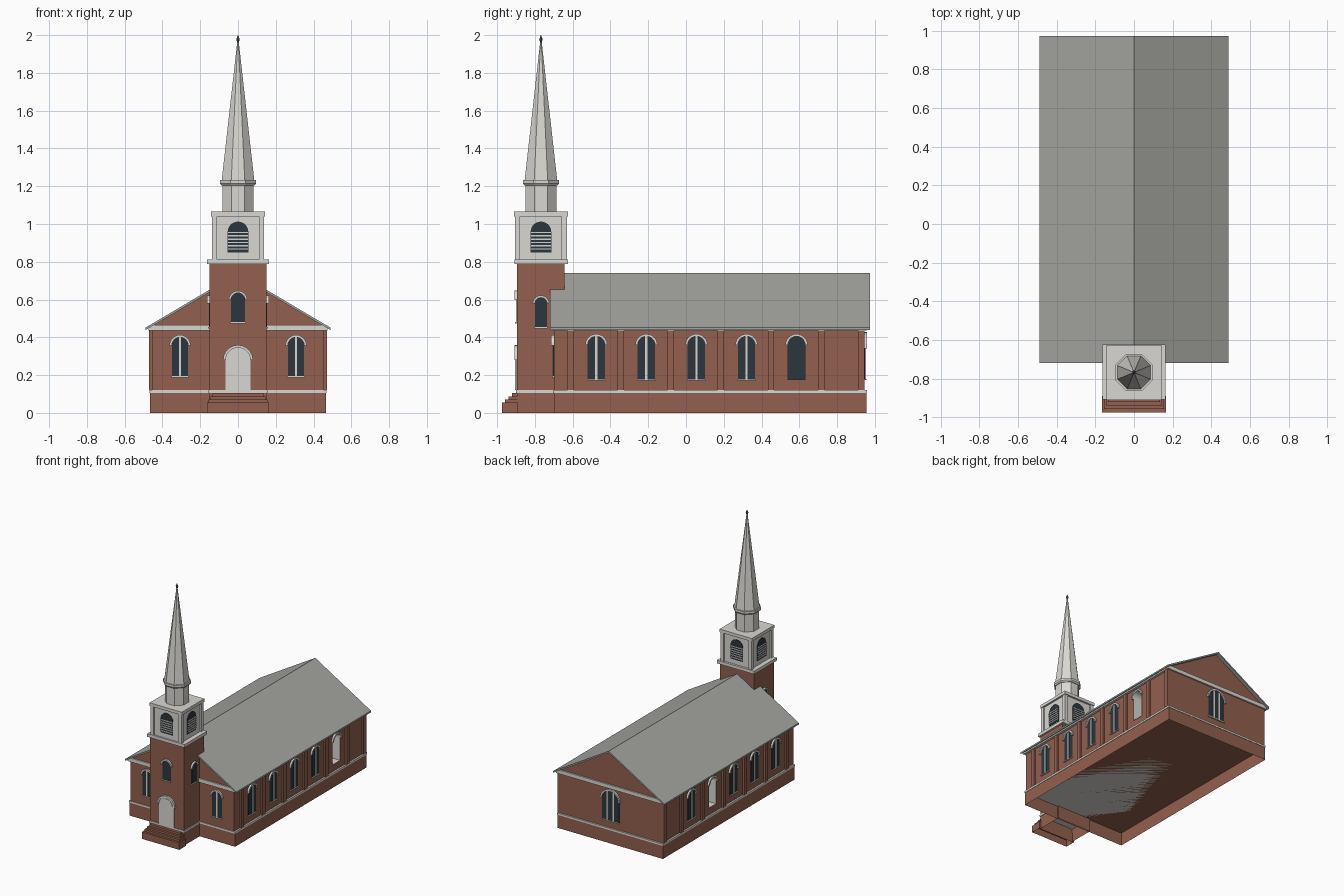
import bpy, bmesh, math
from mathutils import Matrix, Vector

cube = bpy.data.objects.get("Cube")
if cube:
    bpy.data.objects.remove(cube, do_unlink=True)


def material(name, r, g, b):
    m = bpy.data.materials.new(name)
    m.use_nodes = True
    m.diffuse_color = (r, g, b, 1)
    m.node_tree.nodes["Principled BSDF"].inputs["Base Color"].default_value = (r, g, b, 1)
    return m


BRICK = material("red brick", 0.29, 0.117, 0.077)
WHITE = material("off white trim", 0.70, 0.685, 0.645)
ROOF = material("grey roof", 0.38, 0.38, 0.36)
GLASS = material("dark glass", 0.024, 0.037, 0.048)
METAL = material("finial metal", 0.12, 0.13, 0.14)

TOWER_Y = -0.768


def finish(name, bm, mat):
    bmesh.ops.recalc_face_normals(bm, faces=bm.faces)
    mesh = bpy.data.meshes.new(name)
    bm.to_mesh(mesh)
    bm.free()
    mesh.materials.append(mat)
    obj = bpy.data.objects.new(name, mesh)
    bpy.context.collection.objects.link(obj)
    return obj


def box(name, x, y, z, mat, place=Matrix(), open_bottom=False):
    """Box from (low, high) ranges."""
    bm = bmesh.new()
    bmesh.ops.create_cube(bm, size=1)
    for v in bm.verts:
        v.co = Vector([a + (b - a) * (c + 0.5) for (a, b), c in zip((x, y, z), v.co)])
    if open_bottom:
        bm.normal_update()
        bmesh.ops.delete(bm, geom=[f for f in bm.faces if f.normal.z < -0.5], context="FACES")
    bm.transform(place)
    return finish(name, bm, mat)


def prism(name, outline, y0, y1, mat, place=Matrix(), caps=True):
    """Outline in x and z, extruded along y."""
    bm = bmesh.new()
    front = [bm.verts.new((x, y0, z)) for x, z in outline]
    back = [bm.verts.new((x, y1, z)) for x, z in outline]
    n = len(outline)
    for i in range(n):
        j = (i + 1) % n
        bm.faces.new((front[i], front[j], back[j], back[i]))
    if caps:
        bm.faces.new(front)
        bm.faces.new(back[::-1])
    bm.transform(place)
    return finish(name, bm, mat)


def half_circle(r, z, steps=12):
    angles = [math.pi * i / steps for i in range(steps + 1)]
    return [(r * math.cos(a), z + r * math.sin(a)) for a in angles]


def arch(half, z0, top):
    return [(-half, z0), (half, z0)] + half_circle(half, top - half)


def wall_place(turn, along, distance):
    """Local x runs along the wall, local -y points out; turn counts quarter turns."""
    rot = Matrix.Rotation(turn * math.pi / 2, 4, "Z")
    return rot @ Matrix.Translation((along, -distance, 0))


def arch_trim(name, half, top, width, place):
    spring = top - half
    ring = half_circle(half + width, spring) + half_circle(half, spring)[::-1]
    prism(name, ring, -0.014, 0.004, WHITE, place)


def window(name, half, z0, top, place, bars=(), trim=0.013):
    prism(name + "_glass", arch(half, z0, top), -0.003, 0.004, GLASS, place)
    arch_trim(name + "_arch", half, top, trim, place)
    box(name + "_sill", (-half - 0.004, half + 0.004), (-0.01, 0.004), (z0 - 0.007, z0), WHITE, place)
    for b in bars:
        bar_top = top - half + math.sqrt(half * half - b * b)
        box(name + "_bar", (b - 0.006, b + 0.006), (-0.008, 0), (z0, bar_top), WHITE, place)


# Foundations, open underneath, and the water table band
box("foundation", (-0.465, 0.465), (-0.70, 0.955), (0, 0.105), BRICK, open_bottom=True)
box("tower_foundation", (-0.152, 0.152), (-0.895, -0.69), (0, 0.105), BRICK, open_bottom=True)
box("base_band", (-0.468, 0.468), (-0.705, 0.958), (0.105, 0.12), WHITE)
box("tower_base_band", (-0.156, 0.156), (-0.90, -0.69), (0.105, 0.12), WHITE)

# Hall walls with gables
hall = prism("hall_walls", [(-0.455, 0.107), (0.455, 0.107), (0.455, 0.459), (0, 0.728), (-0.455, 0.459)],
             -0.70, 0.945, BRICK)

# Roof
prism("roof", [(-0.49, 0.438), (-0.49, 0.451), (0, 0.741), (0.49, 0.451), (0.49, 0.438), (0, 0.728)],
      -0.72, 0.973, ROOF)

# Friezes on the gable ends and under the eaves
frieze = [(-0.475, 0.435), (0.475, 0.435), (0.475, 0.447), (0.445, 0.465), (-0.445, 0.465), (-0.475, 0.447)]
prism("front_frieze", frieze, -0.71, -0.695, WHITE)
prism("back_frieze", frieze, 0.94, 0.957, WHITE)
for s in (-1, 1):
    box("eave_frieze", sorted((s * 0.45, s * 0.474)), (-0.71, 0.957), (0.435, 0.446), WHITE)

# Side pilasters and windows; one window on each side is a deep opening
SPACING = 0.265
DEPTH = 0.1
for turn, s in ((1, 1), (3, -1)):
    for y in [-0.61 + SPACING * i for i in range(6)] + [0.928]:
        box("pilaster", sorted((s * 0.45, s * 0.47)), (y - 0.017, y + 0.017), (0.12, 0.436), BRICK)
    for i in range(5):
        y = -0.475 + SPACING * i
        place = wall_place(turn, s * y, 0.455)
        if (s, i) not in ((1, 4), (-1, 3)):
            window("side_window", 0.046, 0.178, 0.405, place, bars=(0,))
            continue
        cutter = prism("cutter", arch(0.047, 0.177, 0.406), -0.05, DEPTH + 0.002, WHITE, place)
        mod = hall.modifiers.new("opening", "BOOLEAN")
        mod.operation = "DIFFERENCE"
        mod.solver = "EXACT"
        mod.object = cutter
        graph = bpy.context.evaluated_depsgraph_get()
        hall.data = bpy.data.meshes.new_from_object(hall.evaluated_get(graph))
        hall.modifiers.clear()
        bpy.data.objects.remove(cutter, do_unlink=True)
        prism("deep_window_jamb", arch(0.046, 0.178, 0.405), -0.002, DEPTH, WHITE, place, caps=False)
        prism("deep_window_glass", arch(0.046, 0.178, 0.405), DEPTH - 0.005, DEPTH, GLASS, place)
        arch_trim("deep_window_arch", 0.046, 0.405, 0.013, place)

# Front and back windows of the hall
for x in (-0.307, 0.307):
    window("front_window", 0.043, 0.195, 0.40, wall_place(0, x, 0.70), bars=(0,))
window("back_window", 0.075, 0.18, 0.415, wall_place(2, 0, 0.945), bars=(-0.025, 0.025))

# Tower shaft with its windows and door
box("tower_shaft", (-0.15, 0.15), (-0.895, -0.642), (0.107, 0.79), BRICK)
window("tower_front_window", 0.037, 0.48, 0.635, wall_place(0, 0, 0.895), trim=0.012)
for turn, s in ((1, 1), (3, -1)):
    window("tower_side_window", 0.032, 0.455, 0.61, wall_place(turn, s * TOWER_Y, 0.15), trim=0.012)
door_place = wall_place(0, 0, 0.895)
prism("door_frame", arch(0.065, 0.12, 0.345), -0.006, 0.004, WHITE, door_place)
prism("door_panel", arch(0.055, 0.12, 0.335), -0.009, 0.004, WHITE, door_place)
arch_trim("door_arch", 0.065, 0.345, 0.014, door_place)

# Entrance steps
for i, (half, y, top) in enumerate([(0.165, -0.975, 0.055), (0.155, -0.958, 0.072),
                                    (0.145, -0.94, 0.088), (0.135, -0.922, 0.105)]):
    box("entrance_step", (-half, half), (y, -0.89), (0 if i == 0 else top - 0.02, top), BRICK,
        open_bottom=(i == 0))

# Tower cornice and belfry
box("tower_cornice", (-0.164, 0.164), (-0.908, -0.624), (0.787, 0.812), WHITE)
belfry = Matrix.Translation((0, TOWER_Y, 0))
box("belfry_core", (-0.127, 0.127), (-0.127, 0.127), (0.812, 1.05), WHITE, belfry)
box("belfry_cornice", (-0.142, 0.142), (-0.142, 0.142), (1.04, 1.065), WHITE, belfry)
for sx in (-1, 1):
    for sy in (-1, 1):
        box("belfry_corner", sorted((sx * 0.11, sx * 0.137)), sorted((sy * 0.11, sy * 0.137)),
            (0.812, 1.04), WHITE, belfry)

# Louvred belfry openings on all four sides
for turn in range(4):
    place = belfry @ wall_place(turn, 0, 0.127)
    prism("louvre_opening", arch(0.055, 0.85, 1.013), -0.004, 0.004, GLASS, place)
    for i in range(6):
        z = 0.864 + 0.0175 * i
        box("louvre_slat", (-0.054, 0.054), (-0.009, 0), (z, z + 0.007), WHITE, place)


def octagon(name, r0, r1, z0, z1, mat):
    """Eight-sided piece, radii measured to the flats."""
    bm = bmesh.new()
    k = 1 / math.cos(math.pi / 8)
    bmesh.ops.create_cone(bm, cap_ends=True, segments=8, radius1=r0 * k, radius2=r1 * k, depth=z1 - z0)
    bm.transform(Matrix.Translation((0, TOWER_Y, (z0 + z1) / 2)) @ Matrix.Rotation(math.pi / 8, 4, "Z"))
    return finish(name, bm, mat)


# Drum, ring, spire and finial
octagon("spire_drum", 0.083, 0.083, 1.065, 1.215, WHITE)
octagon("spire_ring_lower", 0.088, 0.096, 1.205, 1.215, WHITE)
octagon("spire_ring", 0.096, 0.096, 1.215, 1.233, WHITE)
octagon("spire", 0.086, 0.004, 1.233, 1.965, WHITE)
octagon("finial_lower", 0.003, 0.009, 1.955, 1.978, METAL)
octagon("finial_upper", 0.009, 0.001, 1.978, 2.0, METAL)
